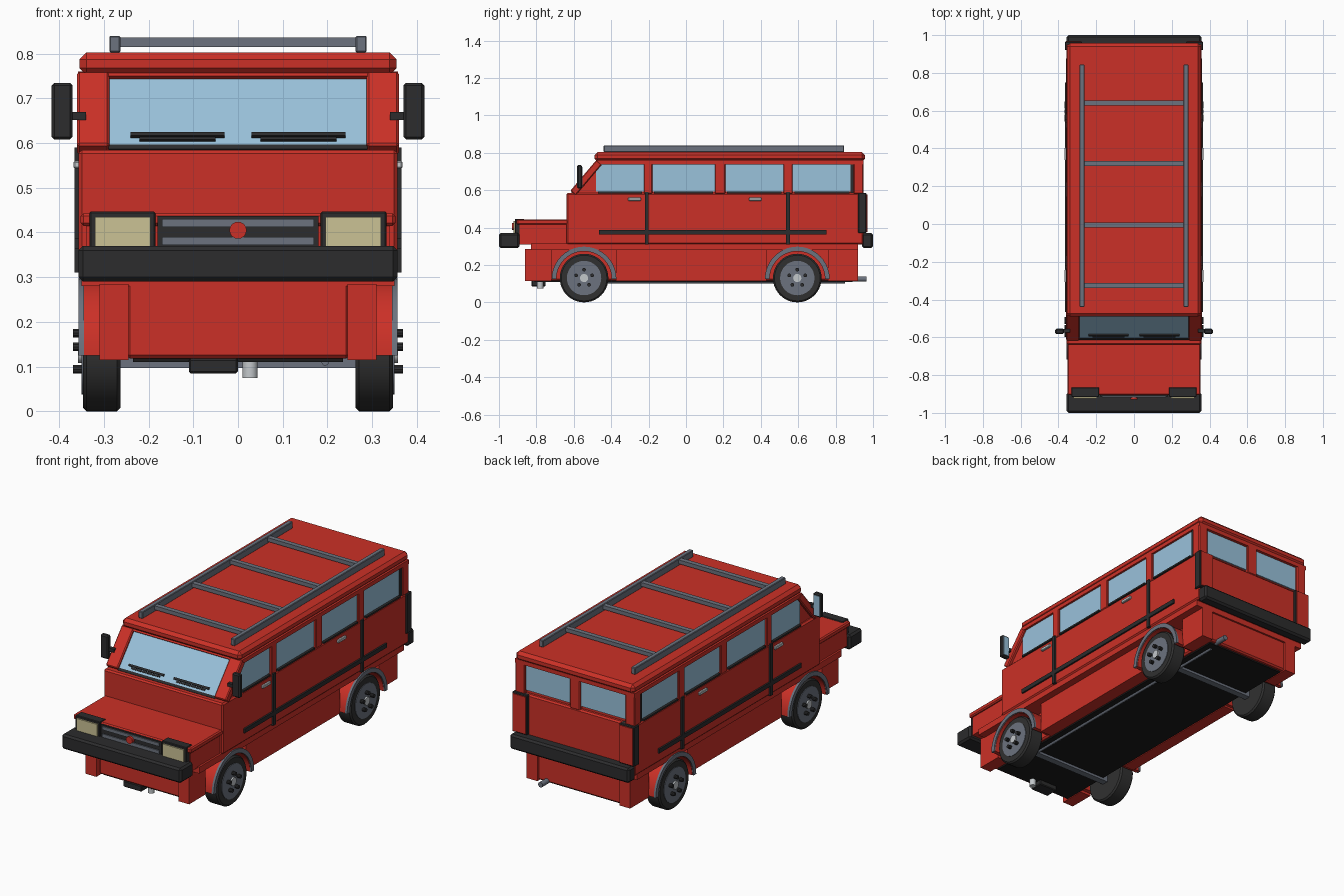
import bpy, bmesh, math
from mathutils import Matrix, Vector

if "Cube" in bpy.data.objects:
    bpy.data.objects.remove(bpy.data.objects["Cube"], do_unlink=True)


def material(name, r, g, b):
    m = bpy.data.materials.new(name)
    m.use_nodes = True
    m.diffuse_color = (r, g, b, 1)
    m.node_tree.nodes["Principled BSDF"].inputs["Base Color"].default_value = (r, g, b, 1)
    return m


RED = material("red paint", .6, .03, .02)
DARK = material("dark trim", .025, .025, .026)
TYRE = material("tyre rubber", .03, .03, .03)
GREY = material("grey metal", .15, .17, .21)
LIGHT = material("light metal", .55, .58, .6)
GLASS = material("blue glass", .32, .54, .71)
CREAM = material("cream lamp", .6, .54, .3)
UNDER = material("underside black", .01, .01, .01)


def finish(name, mat, bm, bevel=0, smooth=False):
    bmesh.ops.recalc_face_normals(bm, faces=bm.faces)
    mesh = bpy.data.meshes.new(name)
    bm.to_mesh(mesh)
    bm.free()
    mesh.materials.append(mat)
    ob = bpy.data.objects.new(name, mesh)
    bpy.context.scene.collection.objects.link(ob)
    if bevel:
        mod = ob.modifiers.new("Bevel", "BEVEL")
        mod.width, mod.segments = bevel, 1
    if smooth:
        bpy.ops.object.select_all(action="DESELECT")
        ob.select_set(True)
        bpy.context.view_layer.objects.active = ob
        bpy.ops.object.shade_smooth_by_angle(angle=math.radians(35))
    return ob


def prism(name, mat, x, profile, bevel=0, smooth=False):
    """Extrude a (y, z) outline between two x values."""
    bm = bmesh.new()
    ends = [[bm.verts.new((px, y, z)) for y, z in profile] for px in x]
    n = len(profile)
    for end in ends:
        bm.faces.new(end)
    for i in range(n):
        j = (i + 1) % n
        bm.faces.new((ends[0][i], ends[0][j], ends[1][j], ends[1][i]))
    return finish(name, mat, bm, bevel, smooth)


def box(name, mat, x, y, z, bevel=0):
    outline = [(y[0], z[0]), (y[1], z[0]), (y[1], z[1]), (y[0], z[1])]
    return prism(name, mat, x, outline, bevel)


def rod(name, mat, centre, radius, length, axis="X", sides=16, bevel=0):
    bm = bmesh.new()
    turn = Vector((0, 0, 1)).rotation_difference(
        Vector([float(axis == a) for a in "XYZ"])).to_matrix().to_4x4()
    bmesh.ops.create_cone(bm, cap_ends=True, segments=sides, radius1=radius, radius2=radius,
                          depth=length, matrix=Matrix.Translation(centre) @ turn)
    return finish(name, mat, bm, bevel, True)


def wide(half):
    return (-half, half)


SIDES = (("left", 1), ("right", -1))


def pair(build, name, mat, x, *args):
    """Build a part on both sides of the centre plane."""
    for side, s in SIDES:
        build(side + "_" + name, mat, (s * x[0], s * x[1]), *args)


# Main body, hood and floor
box("body", RED, wide(.357), (-.64, .95), (.31, .585), .008)
box("floor_slab", RED, wide(.35), (-.83, .92), (.28, .315))
box("hood_base", RED, wide(.34), (-.89, -.63), (.31, .42))
box("hood", RED, wide(.352), (-.905, -.63), (.415, .443), .006)
box("lower_body", RED, wide(.25), (-.83, .91), (.118, .29), .008)
for part, y in (("front_corner", (-.86, -.72)), ("sill", (-.375, .43)), ("rear_corner", (.76, .92))):
    pair(box, part, RED, (.245, .31), y, (.115, .285))

# Greenhouse with a sloping windshield
FOOT, HEAD = Vector((-.605, .585)), Vector((-.465, .75))
OUT = Vector((FOOT.y - HEAD.y, HEAD.x - FOOT.x)).normalized()


def slope(low, high, inner, outer):
    """Outline of a slab lying along the windshield."""
    a, b = FOOT.lerp(HEAD, low), FOOT.lerp(HEAD, high)
    return [tuple(p) for p in (a + OUT * inner, b + OUT * inner, b + OUT * outer, a + OUT * outer)]


prism("cabin", RED, wide(.342), [tuple(FOOT), (.93, .58), (.93, .76), tuple(HEAD)])
prism("windshield", GLASS, wide(.29), slope(.03, .95, -.01, .006))
prism("windshield_sill", DARK, wide(.29), slope(-.02, .04, -.01, .008))
pair(prism, "windshield_pillar", RED, (.288, .36), slope(0, 1, -.02, .018), .005)
prism("windshield_header", RED, wide(.3), slope(.94, 1.05, -.02, .015))
box("roof_band", RED, wide(.358), (-.475, .95), (.738, .76))
box("roof", RED, wide(.355), (-.49, .957), (.752, .803), .016)

# Side windows and posts
WINDOWS = ((-.48, -.225), (-.18, .155), (.21, .52), (.57, .885))
for i, (a, b) in enumerate(WINDOWS, 1):
    pair(box, f"side_window_{i}", GLASS, (.335, .347), (a, b), (.592, .742))
    pair(box, f"window_sill_{i}", DARK, (.34, .36), (a + .01, b - .01), (.583, .592))
for i, (a, b) in enumerate(zip(WINDOWS, WINDOWS[1:]), 1):
    pair(box, f"window_post_{i}", RED, (.33, .358), (a[1], b[0]), (.58, .745), .004)
pair(box, "rear_window_trim", DARK, (.33, .353), (.88, .896), (.585, .742))
pair(box, "rear_post", RED, (.3, .358), (.895, .95), (.58, .745), .005)

# Rear windows and tail lamps
pair(box, "rear_window", GLASS, (.03, .3), (.92, .938), (.6, .735))
box("rear_centre_post", RED, wide(.03), (.92, .95), (.58, .745), .004)
pair(box, "tail_lamp_housing", DARK, (.275, .366), (.92, .965), (.37, .585), .004)
pair(box, "tail_lamp", RED, (.282, .359), (.96, .97), (.377, .578))

# Bumpers
box("front_bumper", DARK, wide(.357), (-1, -.89), (.29, .37), .01)
box("rear_bumper", DARK, wide(.357), (.94, 1), (.29, .37), .01)

# Grille, badge disc and headlights
box("grille", DARK, wide(.18), (-.912, -.88), (.365, .437))
for z in (.382, .422):
    box("grille_bar", GREY, wide(.17), (-.918, -.9), (z - .01, z + .008))
rod("grille_disc", RED, (0, -.92, .405), .019, .02, "Y", 20)
pair(box, "headlight_frame", DARK, (.185, .332), (-.915, -.865), (.36, .447), .003)
pair(box, "headlight", CREAM, (.196, .32), (-.923, -.91), (.365, .435))

# Wipers
pair(prism, "wiper_blade", DARK, (.03, .24), slope(.14, .19, .004, .014))
pair(prism, "wiper_arm", DARK, (.05, .22), slope(.09, .13, .004, .012))

# Side trim, handles and mirrors
pair(box, "side_rub_strip", DARK, (.35, .366), (-.465, .75), (.363, .386))
for y in (-.21, .545):
    pair(box, "door_strip", DARK, (.35, .366), (y - .01, y + .01), (.31, .59))
for y in (-.275, .37):
    pair(box, "door_handle", LIGHT, (.35, .368), (y - .034, y + .034), (.543, .56), .003)
pair(box, "mirror_arm", DARK, (.34, .38), (-.575, -.555), (.652, .67))
pair(box, "mirror", DARK, (.37, .417), (-.582, -.556), (.608, .735), .006)
pair(box, "mirror_glass", GLASS, (.376, .411), (-.557, -.553), (.618, .725))

# Roof rack
pair(box, "rack_rail", GREY, (.263, .288), (-.44, .845), (.803, .84), .003)
for y in (-.325, -.005, .32, .64):
    box("rack_crossbar", GREY, wide(.27), (y - .013, y + .013), (.815, .836))


# Wheel arches and wheels
def arch(cy, inner, outer, steps=20):
    angles = [math.pi * i / steps for i in range(steps + 1)]
    rim = [(cy + outer * math.cos(a), .125 + outer * math.sin(a)) for a in angles]
    return rim + [(cy + inner * math.cos(a), .125 + inner * math.sin(a)) for a in reversed(angles)]


for end, cy in (("front", -.545), ("rear", .595)):
    pair(prism, end + "_arch", RED, (.24, .35), arch(cy, .148, .17), 0, True)
    pair(prism, end + "_arch_lip", GREY, (.345, .357), arch(cy, .15, .173), 0, True)
    box(end + "_axle", GREY, wide(.28), (cy - .018, cy + .018), (.097, .13))
    for side, s in SIDES:
        label = f"{side}_{end}_"
        rod(label + "tyre", TYRE, (s * .305, cy, .13), .13, .084, "X", 40, .008)
        rod(label + "rim", GREY, (s * .32, cy, .13), .092, .06, "X", 32)
        rod(label + "hub", LIGHT, (s * .34, cy, .13), .022, .036)
        for i in range(5):
            a = math.tau * i / 5 + math.pi / 2
            spot = (s * .35, cy + .045 * math.cos(a), .13 + .045 * math.sin(a))
            rod(label + "wheel_nut", DARK, spot, .01, .038, "X", 10)

# Underside, exhaust and front fittings
box("underside_plate", UNDER, wide(.235), (-.81, .89), (.11, .12))
rod("exhaust_pipe", GREY, (.195, .1, .11), .008, 1.5, "Y")
rod("exhaust_tip", GREY, (.195, .905, .125), .014, .12, "Y")
box("sump_box", DARK, (-.11, 0), (-.825, -.75), (.085, .118), .004)
rod("filter_can", LIGHT, (.027, -.78, .097), .017, .045, "Z")
